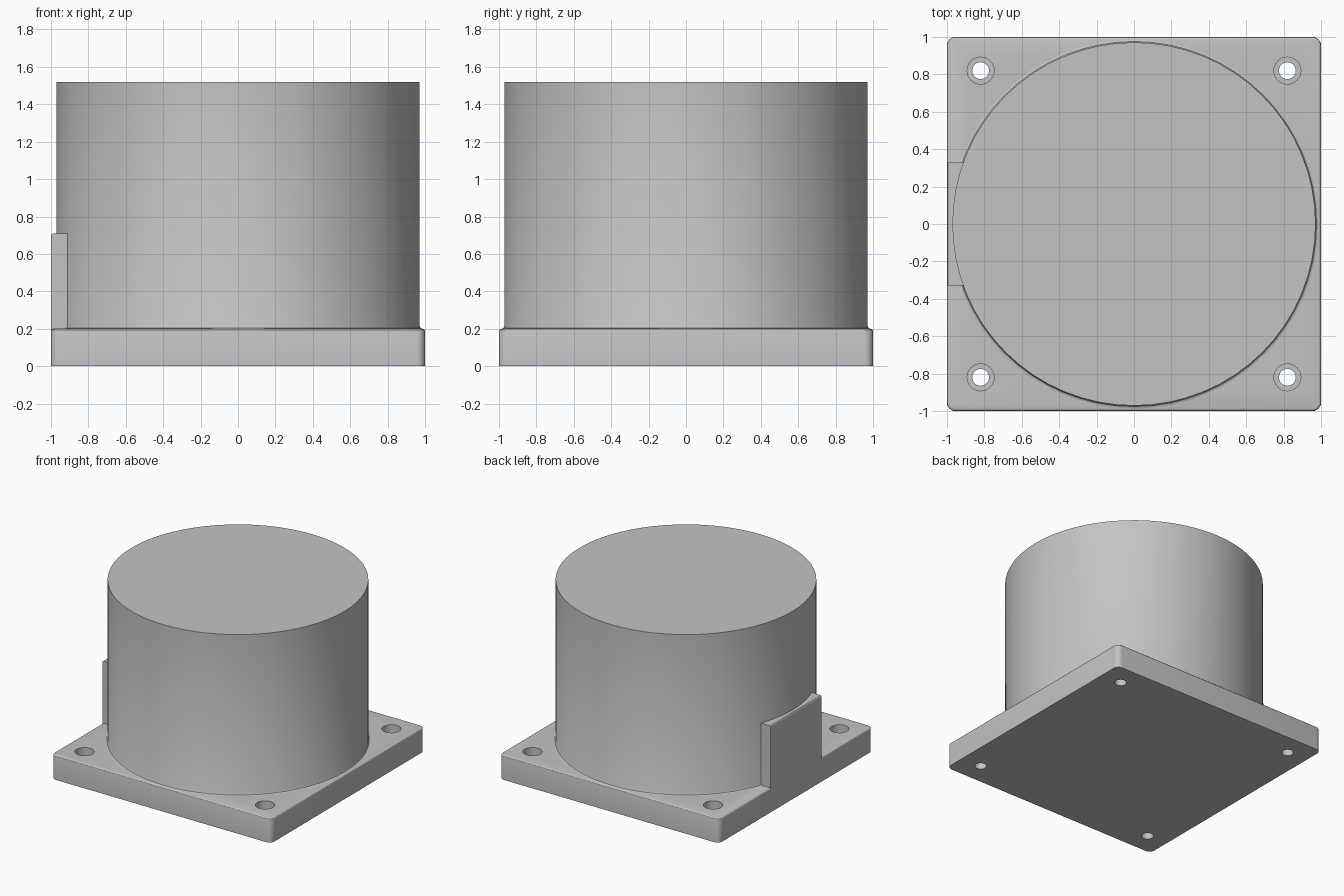
import bpy, bmesh, math

cube = bpy.data.objects.get("Cube")
if cube:
    bpy.data.objects.remove(cube, do_unlink=True)

# Single grey material
grey = bpy.data.materials.new("plain grey")
grey.use_nodes = True
COLOUR = (0.55, 0.55, 0.55, 1)
grey.diffuse_color = COLOUR
grey.node_tree.nodes["Principled BSDF"].inputs["Base Color"].default_value = COLOUR


def finish(name, bm):
    bmesh.ops.recalc_face_normals(bm, faces=bm.faces)
    mesh = bpy.data.meshes.new(name)
    bm.to_mesh(mesh)
    bm.free()
    mesh.materials.append(grey)
    obj = bpy.data.objects.new(name, mesh)
    bpy.context.collection.objects.link(obj)
    return obj


def activate(obj):
    bpy.ops.object.select_all(action='DESELECT')
    obj.select_set(True)
    bpy.context.view_layer.objects.active = obj


def box(lo, hi):
    bm = bmesh.new()
    bmesh.ops.create_cube(bm, size=1)
    for v in bm.verts:
        v.co = [(a + b) / 2 + c * (b - a) for a, b, c in zip(lo, hi, v.co)]
    return bm


def bevel(bm, rule, width, segments):
    edges = [e for e in bm.edges if rule(e)]
    bmesh.ops.bevel(bm, geom=edges, offset=width, segments=segments,
                    profile=0.5, affect='EDGES')


def lathe(bm, profile, segments, cx=0, cy=0):
    """Closed solid of revolution about a vertical axis."""
    rings = []
    for r, z in profile:
        rings.append([bm.verts.new((cx + r * math.cos(i * math.tau / segments),
                                    cy + r * math.sin(i * math.tau / segments), z))
                      for i in range(segments)])
    for low, high in zip(rings, rings[1:]):
        for i in range(segments):
            j = (i + 1) % segments
            bm.faces.new((low[i], low[j], high[j], high[i]))
    bm.faces.new(rings[0][::-1])
    bm.faces.new(rings[-1])


PLATE_TOP = 0.2

# Base plate with rounded corners and softened top rim
bm = box((-1, -1, 0), (1, 1, PLATE_TOP))
bevel(bm, lambda e: abs(e.verts[0].co.z - e.verts[1].co.z) > 0.1, 0.045, 6)
bevel(bm, lambda e: min(v.co.z for v in e.verts) > PLATE_TOP - 0.001, 0.014, 3)
plate = finish("base_plate", bm)

# Stepped screw holes in the four corners
bm = bmesh.new()
for x in (-0.82, 0.82):
    for y in (-0.82, 0.82):
        lathe(bm, [(0.045, -0.1), (0.045, 0.1), (0.072, 0.1), (0.072, 0.3)], 32, x, y)
cutter = finish("screw_hole_cutter", bm)
cutter.hide_render = True
mod = plate.modifiers.new("screw_holes", 'BOOLEAN')
mod.operation = 'DIFFERENCE'
mod.solver = 'EXACT'
mod.object = cutter
activate(plate)
bpy.ops.object.modifier_apply(modifier=mod.name)
bpy.data.objects.remove(cutter, do_unlink=True)

# Cylindrical housing with a small fillet where it meets the plate
bm = bmesh.new()
lathe(bm, [(0.986, 0.185), (0.986, PLATE_TOP), (0.976, 0.204),
           (0.971, 0.214), (0.971, 1.52)], 64)
housing = finish("cylinder_housing", bm)

# Upright connector block on the side of the housing
bm = box((-1, -0.33, 0.17), (-0.88, 0.33, 0.71))
bevel(bm, lambda e: all(v.co.z > 0.7 and v.co.x < -0.99 for v in e.verts), 0.012, 3)
block = finish("connector_block", bm)

for obj in (plate, housing, block):
    activate(obj)
    bpy.ops.object.shade_smooth_by_angle(angle=math.radians(30))
